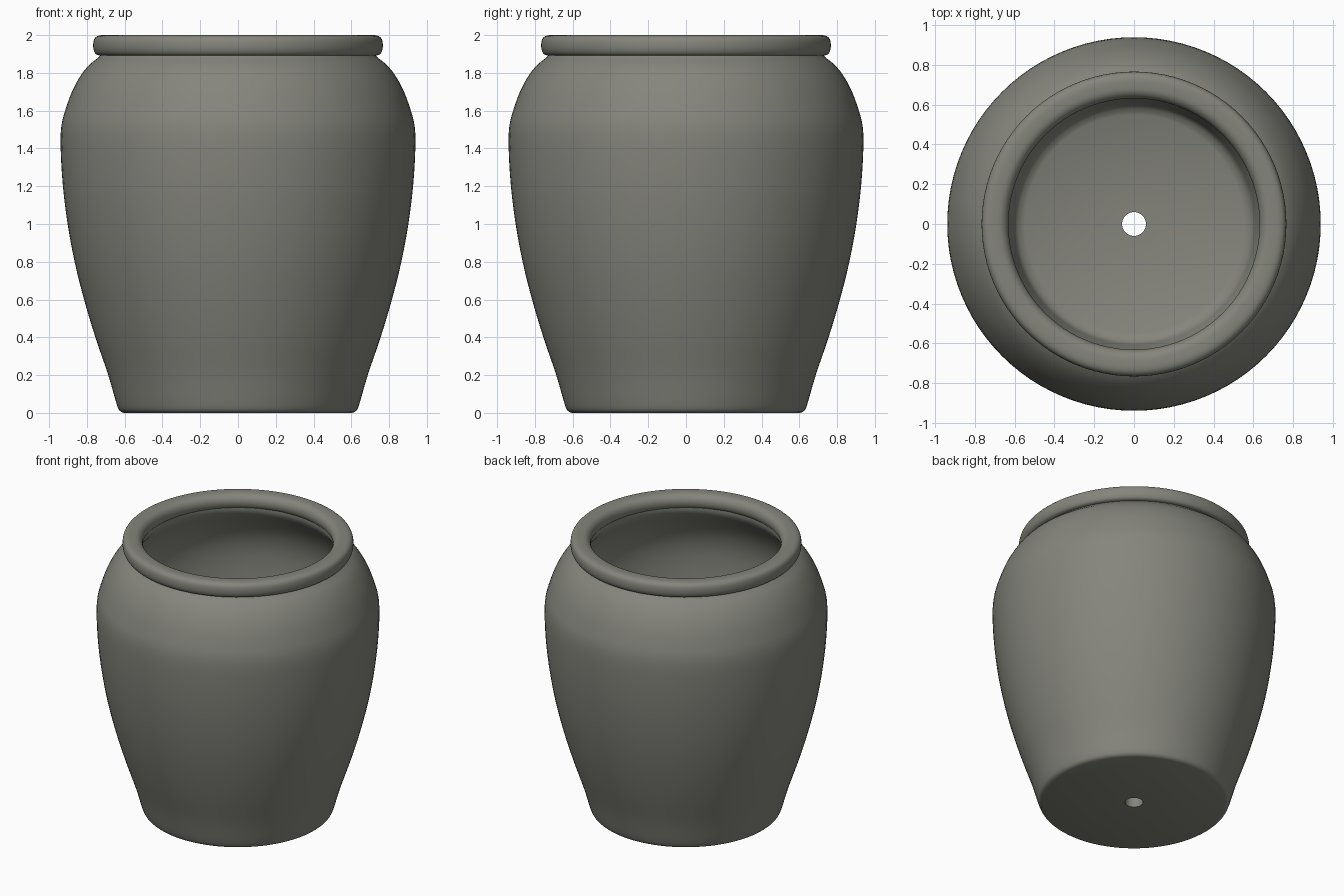
import bpy, bmesh, math
from mathutils import Vector

cube = bpy.data.objects.get("Cube")
if cube:
    bpy.data.objects.remove(cube, do_unlink=True)

SEGMENTS = 96

clay = bpy.data.materials.new("grey_clay")
clay.use_nodes = True
COLOUR = (0.235, 0.235, 0.205, 1)
clay.diffuse_color = COLOUR
bsdf = clay.node_tree.nodes["Principled BSDF"]
bsdf.inputs["Base Color"].default_value = COLOUR
bsdf.inputs["Roughness"].default_value = 0.8


def smooth_path(points, steps=3):
    """Catmull-Rom curve through (radius, height) points."""
    p = [Vector(q) for q in points]
    p = [2 * p[0] - p[1]] + p + [2 * p[-1] - p[-2]]
    path = []
    for a, b, c, d in zip(p, p[1:], p[2:], p[3:]):
        for i in range(steps):
            t = i / steps
            path.append(0.5 * (2 * b + (c - a) * t + (2 * a - 5 * b + 4 * c - d) * t ** 2
                               + (3 * b - a - 3 * c + d) * t ** 3))
    return path + [p[-2]]


def lathe(name, profile):
    """Turn a closed (radius, height) profile around the z axis."""
    bm = bmesh.new()
    verts = [bm.verts.new((r, 0, z)) for r, z in profile]
    edges = [bm.edges.new((verts[i - 1], verts[i])) for i in range(len(verts))]
    bmesh.ops.spin(bm, geom=verts + edges, axis=(0, 0, 1), cent=(0, 0, 0),
                   angle=math.tau, steps=SEGMENTS, use_merge=True)
    bmesh.ops.remove_doubles(bm, verts=bm.verts, dist=0.0001)
    bmesh.ops.recalc_face_normals(bm, faces=bm.faces)
    mesh = bpy.data.meshes.new(name)
    bm.to_mesh(mesh)
    bm.free()
    mesh.materials.append(clay)
    obj = bpy.data.objects.new(name, mesh)
    bpy.context.collection.objects.link(obj)
    bpy.ops.object.select_all(action="DESELECT")
    obj.select_set(True)
    bpy.context.view_layer.objects.active = obj
    bpy.ops.object.shade_smooth_by_angle(angle=math.radians(40))
    return obj


# Pot: outer wall up, inner wall down, floor with a drain hole
outer = smooth_path([(0.605, 0), (0.625, 0.01), (0.642, 0.045), (0.687, 0.2), (0.755, 0.4),
                     (0.815, 0.6), (0.865, 0.8), (0.902, 1.0), (0.927, 1.2), (0.939, 1.4),
                     (0.935, 1.52), (0.912, 1.61), (0.875, 1.71), (0.83, 1.79),
                     (0.785, 1.845), (0.73, 1.89), (0.71, 1.93)])
inner = smooth_path([(0.65, 1.93), (0.655, 1.86), (0.74, 1.75), (0.81, 1.62), (0.84, 1.45),
                     (0.82, 1.15), (0.77, 0.8), (0.7, 0.5), (0.62, 0.22), (0.595, 0.14),
                     (0.55, 0.11)])
lathe("pot_body", [(0.06, 0)] + outer + inner + [(0.06, 0.11)])

# Rim: rounded band around the mouth
rim = smooth_path([(0.735, 1.892), (0.753, 1.9), (0.765, 1.925), (0.766, 1.96), (0.757, 1.985),
                   (0.735, 1.998), (0.7, 2.0), (0.665, 1.995), (0.641, 1.975), (0.632, 1.945),
                   (0.638, 1.915), (0.655, 1.895)])
lathe("pot_rim", rim)
